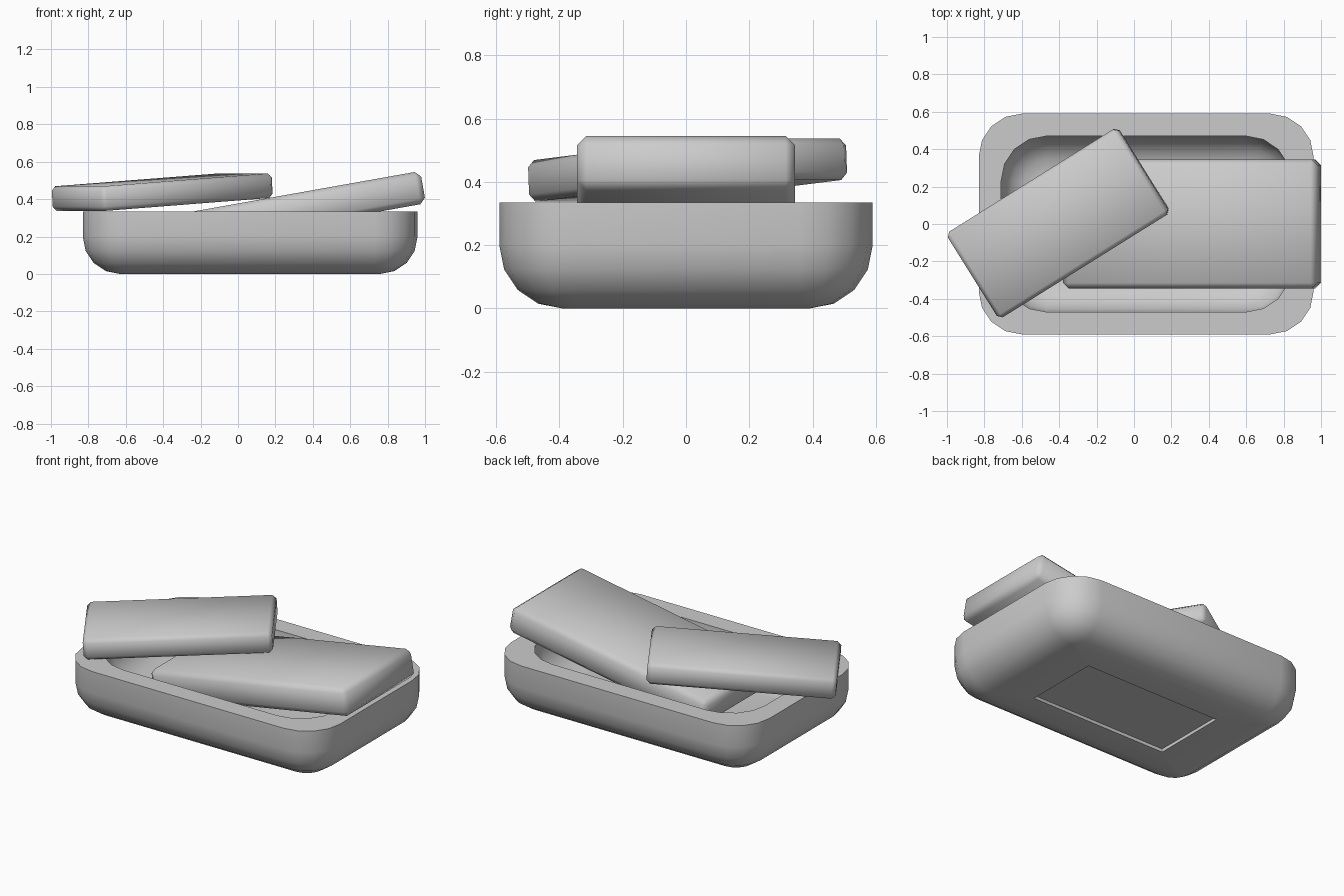
import bpy, bmesh
from math import radians, sin, cos, pi

if "Cube" in bpy.data.objects:
    bpy.data.objects.remove(bpy.data.objects["Cube"])

CX = 0.065      # dish centre in x
SEG = 4         # segments per rounded corner


def rounded_ring(bm, hx, hy, r, z):
    """Ring of vertices along a rounded rectangle."""
    ring = []
    for k, (sx, sy) in enumerate([(1, 1), (-1, 1), (-1, -1), (1, -1)]):
        for i in range(SEG + 1):
            a = (k + i / SEG) * pi / 2
            ring.append(bm.verts.new((CX + sx * (hx - r) + r * cos(a),
                                      sy * (hy - r) + r * sin(a), z)))
    return ring


def bridge(bm, a, b):
    n = len(a)
    for i in range(n):
        j = (i + 1) % n
        bm.faces.new((a[i], a[j], b[j], b[i]))


def finish(bm, name, angle):
    bmesh.ops.recalc_face_normals(bm, faces=bm.faces)
    me = bpy.data.meshes.new(name)
    bm.to_mesh(me)
    bm.free()
    ob = bpy.data.objects.new(name, me)
    bpy.context.collection.objects.link(ob)
    bpy.ops.object.select_all(action='DESELECT')
    ob.select_set(True)
    bpy.context.view_layer.objects.active = ob
    bpy.ops.object.shade_smooth_by_angle(angle=radians(angle))
    return ob


def quarter(depth, inset, z0):
    """Rounded lower edge, from the wall down to the floor: (inset, z)."""
    return [(inset * (1 - cos(t * pi / 8)), z0 + depth * (1 - sin(t * pi / 8)))
            for t in range(SEG + 1)]


# Dish: underside recess, outer wall, flat rim and rounded cavity in one skin
bm = bmesh.new()
rings = [rounded_ring(bm, 0.475, 0.24, 0.004, 0.02),
         rounded_ring(bm, 0.475, 0.24, 0.004, 0.0)]
for inset, z in reversed(quarter(0.20, 0.20, 0.0)):
    pass
for inset, z in [(i, z) for i, z in reversed([(0.20 * (1 - cos(t * pi / 8)),
                                               0.20 * (1 - sin(t * pi / 8)))
                                              for t in range(SEG + 1)])]:
    rings.append(rounded_ring(bm, 0.895 - inset, 0.59 - inset, 0.23 - inset, z))
rings.append(rounded_ring(bm, 0.895, 0.59, 0.23, 0.335))
rings.append(rounded_ring(bm, 0.775, 0.47, 0.24, 0.335))
for t in range(SEG + 1):
    a = t * pi / 8
    inset, z = 0.2 * (1 - cos(a)), 0.12 + 0.18 * (1 - sin(a))
    rings.append(rounded_ring(bm, 0.775 - inset, 0.47 - inset, 0.24 - inset, z))
for a, b in zip(rings, rings[1:]):
    bridge(bm, a, b)
bm.faces.new(rings[0])
bm.faces.new(rings[-1])
finish(bm, "dish", 35)


# Soap bars: chamfered blocks, tilted against the rim
def soap(name, size, loc, tilt, yaw, bevel):
    bm = bmesh.new()
    bmesh.ops.create_cube(bm, size=1)
    bmesh.ops.scale(bm, vec=size, verts=bm.verts)
    bmesh.ops.bevel(bm, geom=bm.edges[:], offset=bevel, segments=1,
                    affect='EDGES', profile=0.5)
    ob = finish(bm, name, 80)
    ob.location = loc
    ob.rotation_euler = (0, radians(-tilt), radians(yaw))


soap("large_soap_bar", (1.38, 0.69, 0.175), (0.31, 0, 0.343), 10.1, 0, 0.03)
soap("small_soap_bar", (1.08, 0.54, 0.132), (-0.405, 0.005, 0.4375), 3.8, 32, 0.023)
